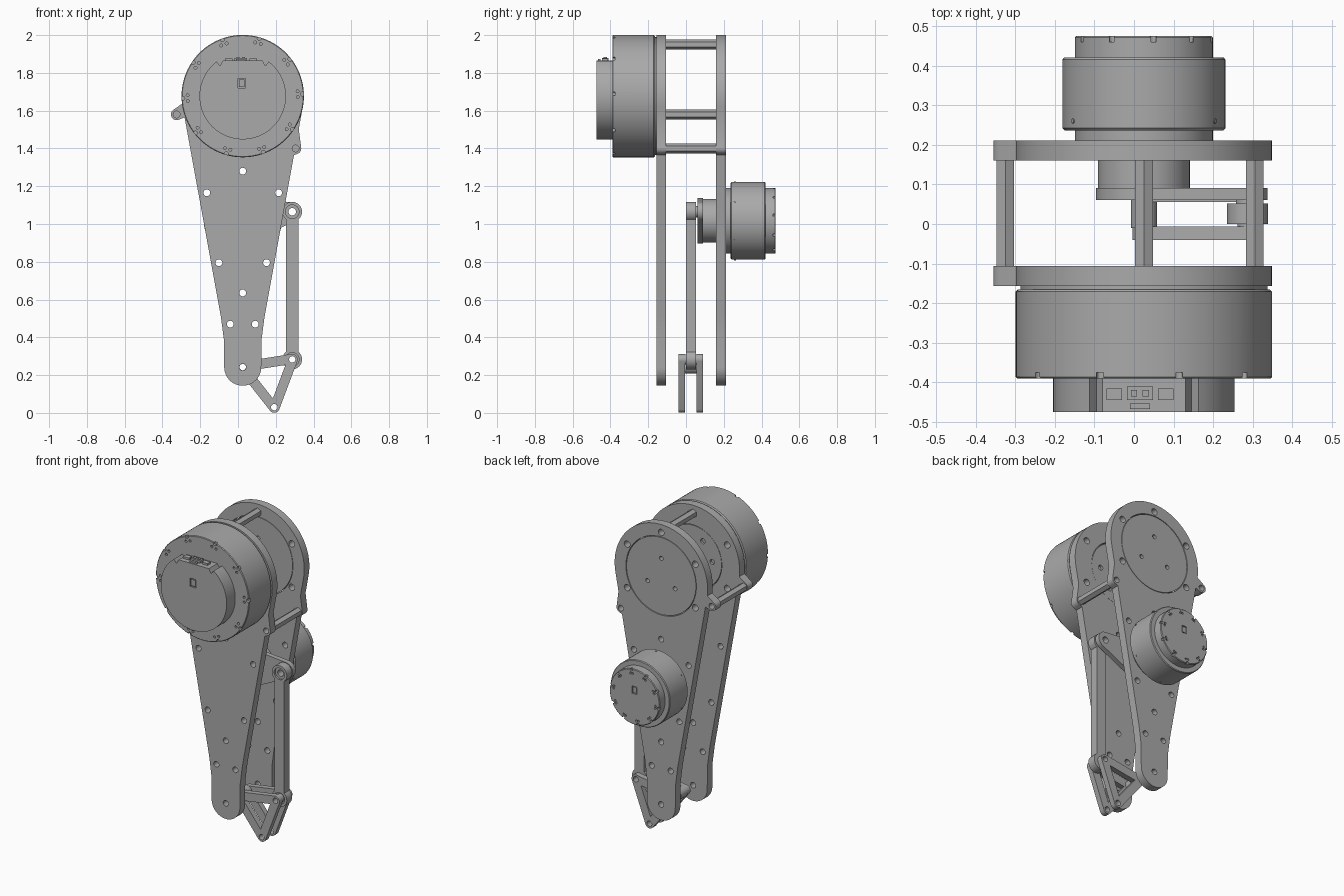
import bpy, bmesh
from math import sin, cos, radians, pi
from mathutils import Vector, Matrix
from mathutils.geometry import convex_hull_2d

if "Cube" in bpy.data.objects:
    bpy.data.objects.remove(bpy.data.objects["Cube"], do_unlink=True)

grey = bpy.data.materials.new("plain grey")
grey.use_nodes = True
COLOUR = (0.4, 0.4, 0.4, 1)
grey.diffuse_color = COLOUR
grey.node_tree.nodes["Principled BSDF"].inputs["Base Color"].default_value = COLOUR

CX = 0.025                      # centre line of the leg
HEAD, MOTOR, ANKLE = (CX, 1.677), (CX, 1.017), (CX, 0.242)
CRANK_END, ROD_END, TIP = (0.287, 1.065), (0.287, 0.283), (0.192, 0.03)
parts = []


# ---- helpers: all profiles are in the x-z plane and run along y ----
def finish(name, bm):
    bmesh.ops.recalc_face_normals(bm, faces=bm.faces[:])
    mesh = bpy.data.meshes.new(name)
    bm.to_mesh(mesh)
    bm.free()
    mesh.materials.append(grey)
    obj = bpy.data.objects.new(name, mesh)
    bpy.context.collection.objects.link(obj)
    parts.append(obj)
    return obj


def arc(c, r, a0=0, a1=360, n=24):
    steps = n if a1 - a0 == 360 else n + 1
    angles = [radians(a0 + (a1 - a0) * i / n) for i in range(steps)]
    return [(c[0] + r * cos(a), c[1] + r * sin(a)) for a in angles]


def hull(*circles):
    pts = [Vector(p) for c, r in circles for p in arc(c, r, n=32)]
    return [tuple(pts[i]) for i in convex_hull_2d(pts)]


def polar(c, r, deg):
    return (c[0] + r * cos(radians(deg)), c[1] + r * sin(radians(deg)))


def box(c, w, h):
    return [(c[0] + sx * w / 2, c[1] + sz * h / 2)
            for sx, sz in ((-1, -1), (1, -1), (1, 1), (-1, 1))]


def prism(name, loops, y0, y1):
    bm = bmesh.new()
    for loop in loops:
        face = bm.faces.new([bm.verts.new((x, y0, z)) for x, z in loop])
        new = bmesh.ops.extrude_face_region(bm, geom=[face], use_keep_orig=True)["geom"]
        bmesh.ops.translate(bm, vec=(0, y1 - y0, 0),
                            verts=[v for v in new if isinstance(v, bmesh.types.BMVert)])
    return finish(name, bm)


def lathe(name, c, profile, n=96):
    bm = bmesh.new()
    verts = [bm.verts.new((c[0] + r, y, c[1])) for r, y in profile]
    edges = [bm.edges.new(pair) for pair in zip(verts, verts[1:])]
    bmesh.ops.spin(bm, geom=verts + edges, cent=(c[0], 0, c[1]), axis=(0, 1, 0),
                   angle=2 * pi, steps=n, use_duplicate=False)
    bmesh.ops.remove_doubles(bm, verts=bm.verts[:], dist=1e-5)
    return finish(name, bm)


def combine(obj, other, operation):
    mod = obj.modifiers.new("combine", "BOOLEAN")
    mod.object, mod.operation, mod.solver = other, operation, "EXACT"
    depsgraph = bpy.context.evaluated_depsgraph_get()
    mesh = bpy.data.meshes.new_from_object(obj.evaluated_get(depsgraph))
    obj.modifiers.clear()
    obj.data = mesh
    parts.remove(other)
    bpy.data.objects.remove(other, do_unlink=True)


def cut(obj, loops, y0, y1):
    combine(obj, prism("cutter", loops, y0, y1), "DIFFERENCE")


def add(obj, loops, y0, y1):
    combine(obj, prism("addition", loops, y0, y1), "UNION")


# ---- two leg plates with ears, lightening holes and a disc seat ----
outline = (arc(HEAD, 0.323, -10, 190, 72) + [(CX - 0.115, 0.505), (CX - 0.1, 0.39)]
           + arc(ANKLE, 0.098, 180, 360, 32) + [(CX + 0.1, 0.39), (CX + 0.115, 0.505)])
EAR_R, EAR_L = (-0.325, 1.58), (0.305, 1.4)
holes = [EAR_R, EAR_L, (CX, 1.28), (CX, 0.635), ANKLE]
for dx, z in ((0.19, 1.165), (0.126, 0.795), (0.066, 0.47)):
    holes += [(CX + dx, z), (CX - dx, z)]
rim_holes = [polar(HEAD, 0.273, a) for a in (90, 30, 150, -30, 210)]


def leg_plate(name, y0, y1, seat_radius):
    plate = prism(name, [outline], y0, y1)
    add(plate, [hull((EAR_R, 0.03), ((-0.25, 1.62), 0.04))], y0, y1)
    add(plate, [hull((EAR_L, 0.03), ((0.285, 1.55), 0.03), ((0.2, 1.36), 0.03))], y0, y1)
    cut(plate, [arc(h, 0.018) for h in holes] + [arc(h, 0.02) for h in rim_holes]
        + [arc(HEAD, seat_radius, n=72)], y0 - 0.01, y1 + 0.01)


leg_plate("front_leg_plate", -0.157, -0.106, 0.2)
leg_plate("back_leg_plate", 0.16, 0.211, 0.245)

back_disc = prism("back_plate_disc", [arc(HEAD, 0.241, n=72)], 0.162, 0.21)
cut(back_disc, [arc(polar(HEAD, 0.11, a), 0.013) for a in (90, 210, 330)], 0.15, 0.22)
output = prism("output_disc", [arc(HEAD, 0.195, n=72)], -0.16, -0.11)
cut(output, [arc(polar(HEAD, 0.13, a), 0.016) for a in range(0, 360, 60)]
    + [arc(HEAD, 0.06)], -0.125, -0.1)

# ---- hexagonal spacers between the plates ----
for name, c in (("top_spacer", (CX, 1.95)), ("right_spacer", EAR_R), ("left_spacer", EAR_L)):
    prism(name, [arc(c, 0.026, 30, 390, 6)], -0.108, 0.162)


# ---- motors ----
def rim_screws(c, r, start, size):
    loops = []
    for k in range(10):
        a = start + 36 * k
        loops.append(arc(polar(c, r, a), size, n=12))
        for da in (-3, 3):
            loops.append(arc(polar(c, r - size * 2.4, a + da), size * 0.7, n=12))
    return loops


def side_screws(name, c, r, y, count):
    bm = bmesh.new()
    for k in range(count):
        a = 2 * pi * (k + 0.5) / count
        d = Vector((cos(a), 0, sin(a)))
        place = (Matrix.Translation(Vector((c[0], y, c[1])) + d * r)
                 @ d.to_track_quat("Z", "Y").to_matrix().to_4x4())
        bmesh.ops.create_cone(bm, cap_ends=True, segments=12, radius1=0.006,
                              radius2=0.006, depth=0.006, matrix=place)
    finish(name, bm)


big = lathe("upper_motor_body", HEAD, [(0, -0.39), (0.32, -0.39), (0.324, -0.386),
            (0.324, -0.171), (0.318, -0.165), (0.312, -0.165), (0.312, -0.155), (0, -0.155)])
cut(big, rim_screws(HEAD, 0.318, 2, 0.011), -0.4, -0.375)

cap_shape = arc(HEAD, 0.229, 127, 413, 80) + [
    (CX + dx, HEAD[1] + dz) for dx, dz in ((0.12, 0.16), (0.105, 0.188),
                                           (-0.105, 0.188), (-0.12, 0.16))]
cap = prism("upper_motor_cap", [cap_shape], -0.475, -0.388)
port = (0.02, 1.745)
cut(cap, [box(port, 0.042, 0.052)], -0.48, -0.465)
prism("upper_motor_port", [box(port, 0.03, 0.04)], -0.473, -0.46)

# sockets on the flat of the cap
for side, x in (("right", -0.05), ("left", 0.08)):
    prism(side + "_socket", [box((x, 1.867), 0.04, 0.02)], -0.445, -0.415)
power = prism("power_socket", [box((0.015, 1.868), 0.066, 0.024)], -0.445, -0.41)
prism("data_socket", [box((0.015, 1.866), 0.05, 0.016)], -0.467, -0.453)
for side, x in (("right", 0), ("left", 0.03)):
    prism(side + "_power_pin", [box((x, 1.876), 0.016, 0.016)], -0.436, -0.419)

small = lathe("lower_motor_body", MOTOR, [(0, 0.2), (0.174, 0.2), (0.174, 0.236),
              (0.2, 0.236), (0.206, 0.242), (0.206, 0.415), (0.202, 0.42), (0.174, 0.42),
              (0.174, 0.471), (0.17, 0.475), (0, 0.475)])
port = (CX, 1.06)
cut(small, rim_screws(MOTOR, 0.168, 10, 0.009) + [box(port, 0.036, 0.046)], 0.46, 0.49)
prism("lower_motor_port", [box(port, 0.026, 0.036)], 0.455, 0.473)
side_screws("lower_motor_screws", MOTOR, 0.206, 0.26, 6)
lathe("lower_motor_hub", MOTOR, [(0, 0.062), (0.116, 0.062), (0.116, 0.205), (0, 0.205)])

# ---- crank arm and long push rod ----
crank = prism("crank_arm", [hull((MOTOR, 0.121), (CRANK_END, 0.05))], 0.06, 0.091)
cut(crank, [arc(CRANK_END, 0.02)] + [arc(polar(MOTOR, 0.075, a), 0.012)
                                     for a in range(0, 360, 60)], 0.05, 0.1)
rod = prism("push_rod", [hull((CRANK_END, 0.033), (ROD_END, 0.033))], 0, 0.052)
for end in (CRANK_END, ROD_END):
    add(rod, [arc(end, 0.052, n=48)], 0, 0.052)
    cut(rod, [arc(end, 0.02)], -0.01, 0.06)
    cut(rod, [arc(end, 0.036, n=32)], -0.01, 0.012)
washer = prism("crank_washer", [arc(CRANK_END, 0.03)], 0.05, 0.062)
cut(washer, [arc(CRANK_END, 0.02)], 0.04, 0.07)

# ---- pair of triangular foot links ----
corners = [Vector(p) for p in (ANKLE, ROD_END, TIP)]
middle = sum(corners, Vector((0, 0))) / 3
window = [tuple(middle + (p - middle) * 0.7) for p in corners]
for name, y0 in (("front", -0.04), ("back", 0.055)):
    foot = prism(name + "_foot_link", [hull(*[(tuple(p), 0.029) for p in corners])],
                 y0, y0 + 0.034)
    cut(foot, [window] + [arc(p, 0.017) for p in corners], y0 - 0.01, y0 + 0.05)

# ---- pivot sleeves ----
for name, c, r in (("ankle_sleeve", ANKLE, 0.033), ("rod_sleeve", ROD_END, 0.026)):
    sleeve = prism(name, [arc(c, r)], -0.01, 0.06)
    cut(sleeve, [arc(c, 0.017)], -0.02, 0.07)

# ---- shading ----
for obj in bpy.context.view_layer.objects:
    obj.select_set(obj in parts)
bpy.context.view_layer.objects.active = parts[0]
bpy.ops.object.shade_smooth_by_angle(angle=radians(30))
